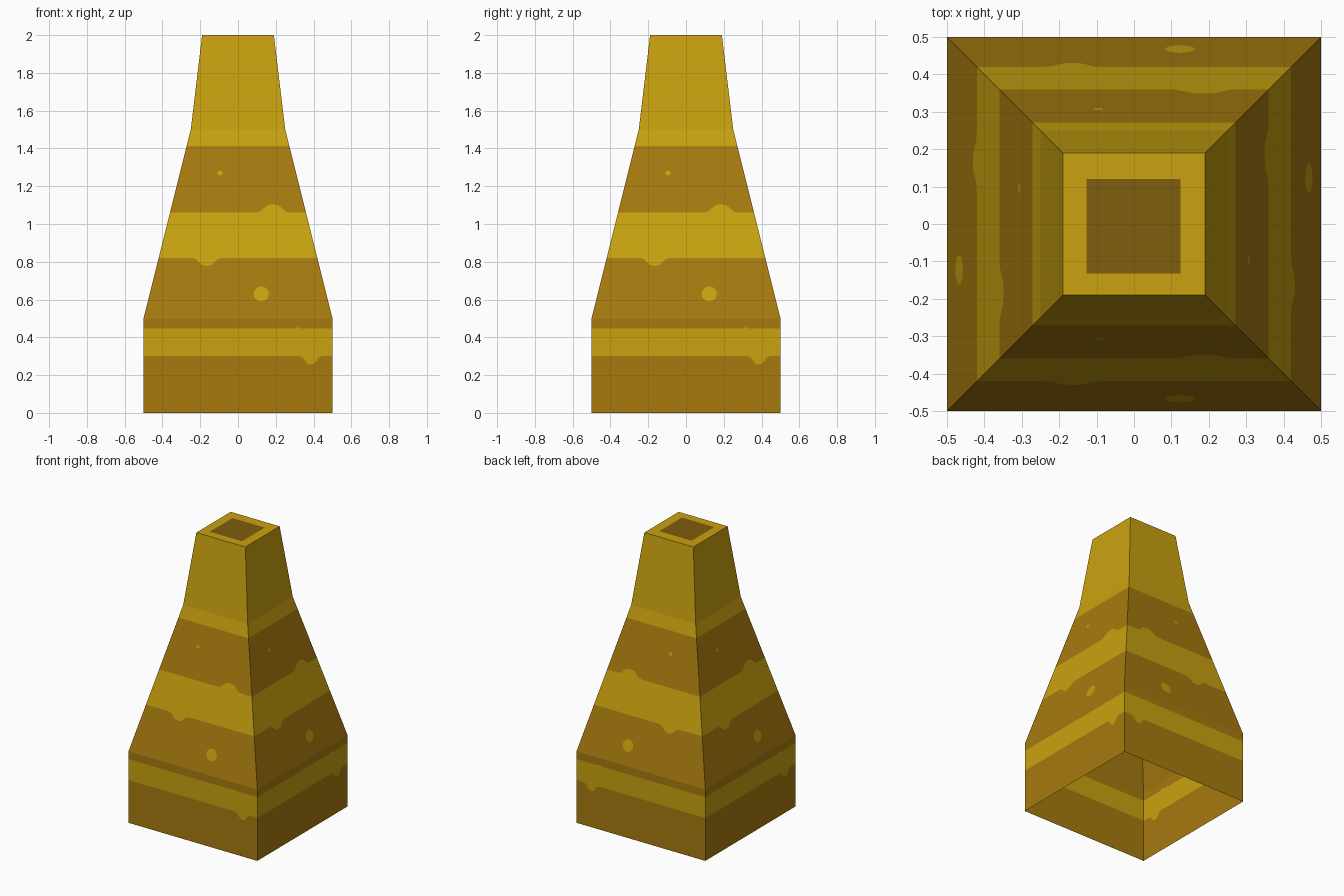
import bpy, bmesh, math

if "Cube" in bpy.data.objects:
    bpy.data.objects.remove(bpy.data.objects["Cube"])


def material(name, srgb):
    m = bpy.data.materials.new(name)
    m.diffuse_color = [((c / 255 + 0.055) / 1.055) ** 2.4 for c in srgb] + [1]
    m.use_nodes = True
    m.node_tree.nodes["Principled BSDF"].inputs["Base Color"].default_value = m.diffuse_color
    return m


LIGHT, DARK, HOLE = 0, 1, 2
mats = [material("golden yellow", (202, 162, 15)),
        material("ochre brown", (167, 122, 15)),
        material("dark opening brown", (127, 93, 14))]


# Half width of the square tower at height z
def half(z):
    if z <= 0.5:
        return 0.5
    if z <= 1.5:
        return 0.5 - 0.25 * (z - 0.5)
    return 0.25 - 0.12 * (z - 1.5)


# Rounded drip in a stripe edge
def bump(u, z, width, height):
    shape = [(-1, 0), (-.7, .15), (-.5, .55), (-.3, .9), (0, 1),
             (.3, .9), (.5, .55), (.7, .15), (1, 0)]
    return [(u + a * width, z + b * height) for a, b in shape]


def line(z, inner=()):
    return [(-half(z), z)] + sorted(inner) + [(half(z), z)]


S1, S2 = (0.123, 0.63, 0.04), (-0.095, 1.27, 0.013)   # spots: u, z, radius
lines = [line(0),
         line(0.30, bump(0.385, 0.30, 0.06, -0.045)),
         line(0.447, bump(0.315, 0.447, 0.025, 0.006)),
         line(0.5, [(S1[0], 0.5)]),
         line(0.82, bump(-0.165, 0.82, 0.08, -0.042) + [(S1[0], 0.82)]),
         line(1.06, bump(0.185, 1.06, 0.095, 0.045) + [(S2[0], 1.06)]),
         line(1.413, [(S2[0], 1.413)]),
         line(1.5),
         line(2.0)]
colours = [DARK, LIGHT, DARK, DARK, LIGHT, DARK, LIGHT, LIGHT]
spots = {3: S1, 5: S2}

# The pattern is mirrored to the back and turned around to the left
sides = [lambda u, z: (u, -half(z), z), lambda u, z: (u, half(z), z),
         lambda u, z: (half(z), u, z), lambda u, z: (-half(z), -u, z)]

bm = bmesh.new()


def face(points, colour):
    f = bm.faces.new([bm.verts.new(p) for p in points])
    f.material_index = colour


# Striped walls, with the spots cut into their rows
for side in sides:
    def patch(pts, colour):
        face([side(u, z) for u, z in pts], colour)
    for i, colour in enumerate(colours):
        low, high = lines[i], lines[i + 1]
        if i not in spots:
            patch(low + high[::-1], colour)
            continue
        c, cz, r = spots[i]
        n = 16
        ring = [(c + r * math.sin(2 * math.pi * k / n),
                 cz - r * math.cos(2 * math.pi * k / n)) for k in range(n)]
        right_arc = ring[:n // 2 + 1]                 # bottom to top
        left_arc = [ring[0]] + ring[:n // 2 - 1:-1]   # bottom to top
        e = 1e-6
        patch([p for p in low if p[0] <= c + e] + left_arc
              + [p for p in high[::-1] if p[0] <= c + e], colour)
        patch(right_arc + [p for p in high if p[0] >= c - e]
              + [p for p in low[::-1] if p[0] >= c - e], colour)
        patch(ring, LIGHT)

# Flat top with a painted dark square
w = half(2.0)
outer = [(-w, -w, 2), (w, -w, 2), (w, w, 2), (-w, w, 2)]
inner = [(-.127, -.132, 2), (.124, -.132, 2), (.124, .12, 2), (-.127, .12, 2)]
for k in range(4):
    j = (k + 1) % 4
    face([outer[k], outer[j], inner[j], inner[k]], LIGHT)
face(inner, HOLE)

bmesh.ops.remove_doubles(bm, verts=bm.verts, dist=1e-5)
bmesh.ops.recalc_face_normals(bm, faces=bm.faces)
mesh = bpy.data.meshes.new("chimney_tower")
bm.to_mesh(mesh)
bm.free()
for m in mats:
    mesh.materials.append(m)
tower = bpy.data.objects.new("chimney_tower", mesh)
bpy.context.collection.objects.link(tower)
